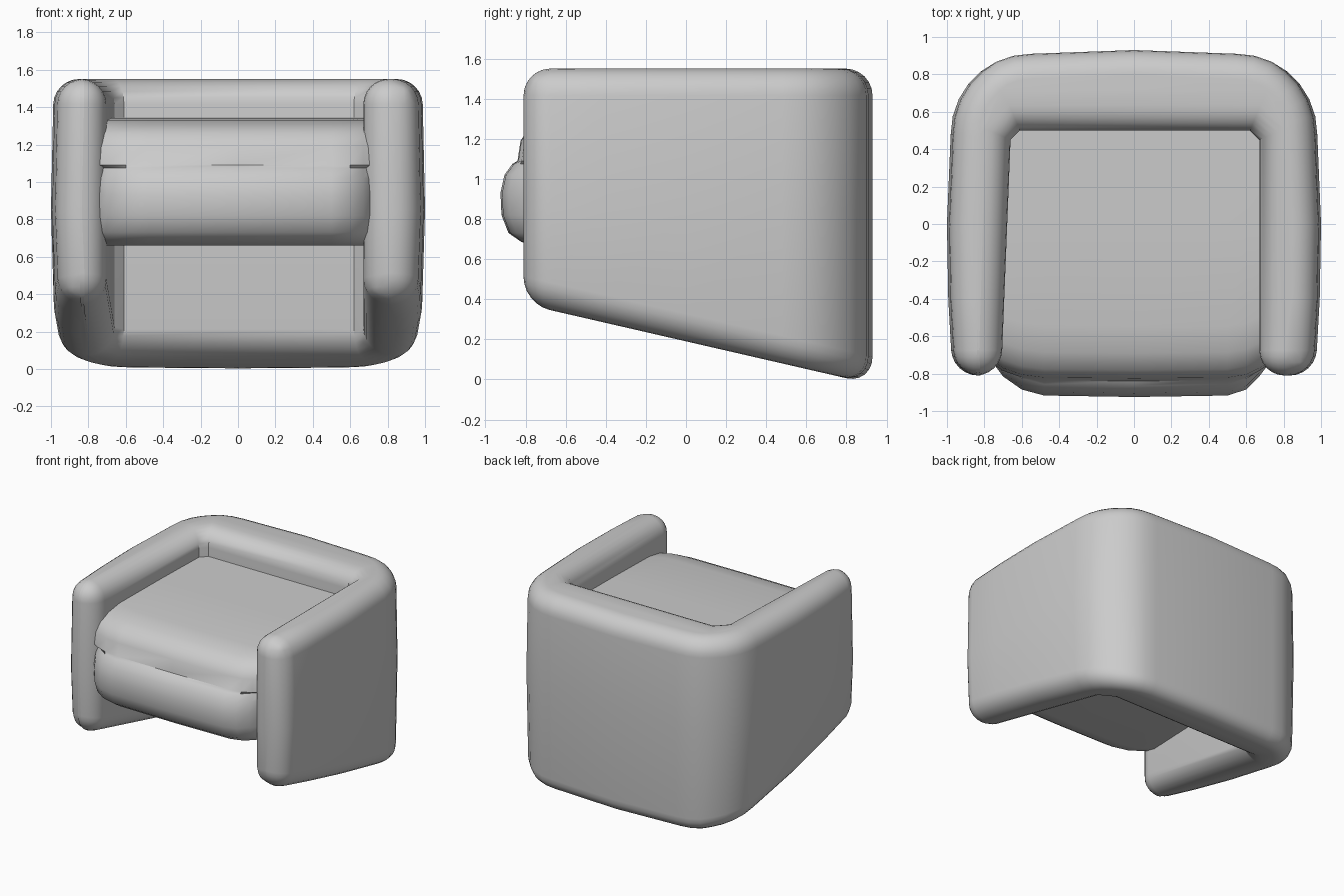
import bpy, bmesh, math

if "Cube" in bpy.data.objects:
    bpy.data.objects.remove(bpy.data.objects["Cube"])


def finish(name, bm, bevel=None):
    bmesh.ops.recalc_face_normals(bm, faces=bm.faces[:])
    me = bpy.data.meshes.new(name)
    bm.to_mesh(me)
    bm.free()
    ob = bpy.data.objects.new(name, me)
    bpy.context.collection.objects.link(ob)
    bpy.ops.object.select_all(action='DESELECT')
    ob.select_set(True)
    bpy.context.view_layer.objects.active = ob
    if bevel:
        m = ob.modifiers.new("rounding", 'BEVEL')
        m.width = bevel
        m.segments = 6
        m.limit_method = 'ANGLE'
        m.angle_limit = math.radians(55)
        m.use_clamp_overlap = False
        bpy.ops.object.modifier_apply(modifier=m.name)
    bpy.ops.object.shade_smooth_by_angle(angle=math.radians(40))
    return ob


def loft(bm, rings):
    for a, b in zip(rings, rings[1:]):
        for i in range(len(a)):
            j = (i + 1) % len(a)
            bm.faces.new((a[i], a[j], b[j], b[i]))
    bm.faces.new(rings[0])
    bm.faces.new(rings[-1])


# Arms and back: one U-shaped plan, raised from a sloping base and rounded
right = [(0.97, -0.81), (0.993, -0.4), (1.0, 0.0)]
for i in range(8):
    a = math.radians(90 * i / 7)
    right.append((0.55 + 0.43 * math.cos(a), 0.48 + 0.43 * math.sin(a)))
left = [(-x, y) for x, y in reversed(right)]
inner = [(-0.71, -0.81), (-0.66, 0.45), (-0.61, 0.5),
         (0.62, 0.5), (0.67, 0.45), (0.67, -0.81)]
plan = right + [(0.0, 0.93)] + left + inner

bm = bmesh.new()
# Outer walls bulge slightly at mid height; inner walls stay upright
bulge = lambda x, s: x * s if abs(x) > 0.75 else x
rings = [[bm.verts.new((bulge(x, 0.98), y, 0.19 - 0.23 * y)) for x, y in plan],
         [bm.verts.new((x, y, 0.85)) for x, y in plan],
         [bm.verts.new((bulge(x, 0.985), y, 1.55)) for x, y in plan]]
loft(bm, rings)
finish("arms_and_back", bm, 0.135)

# Seat: side profile (y, z) lofted across x, with the nose curving back at the ends
profile = [(0.62, 0.66), (-0.72, 0.66), (-0.82, 0.685), (-0.885, 0.73),
           (-0.92, 0.82), (-0.925, 0.93), (-0.905, 1.02), (-0.865, 1.075),
           (-0.84, 1.09), (-0.825, 1.19), (-0.78, 1.26),
           (-0.69, 1.305), (-0.55, 1.33), (0.0, 1.34), (0.62, 1.345)]
stations = [(-0.76, 0.19), (-0.7, 0.11), (-0.6, 0.04), (-0.48, 0.008), (0.0, 0.0),
            (0.5, 0.008), (0.6, 0.04), (0.67, 0.11), (0.73, 0.19)]
bm = bmesh.new()
rings = []
for x, back in stations:
    rings.append([bm.verts.new((x, y + (back * (0.5 if z > 1.08 else 1) if y < -0.5 else 0), z))
                  for y, z in profile])
loft(bm, rings)
finish("seat", bm)
